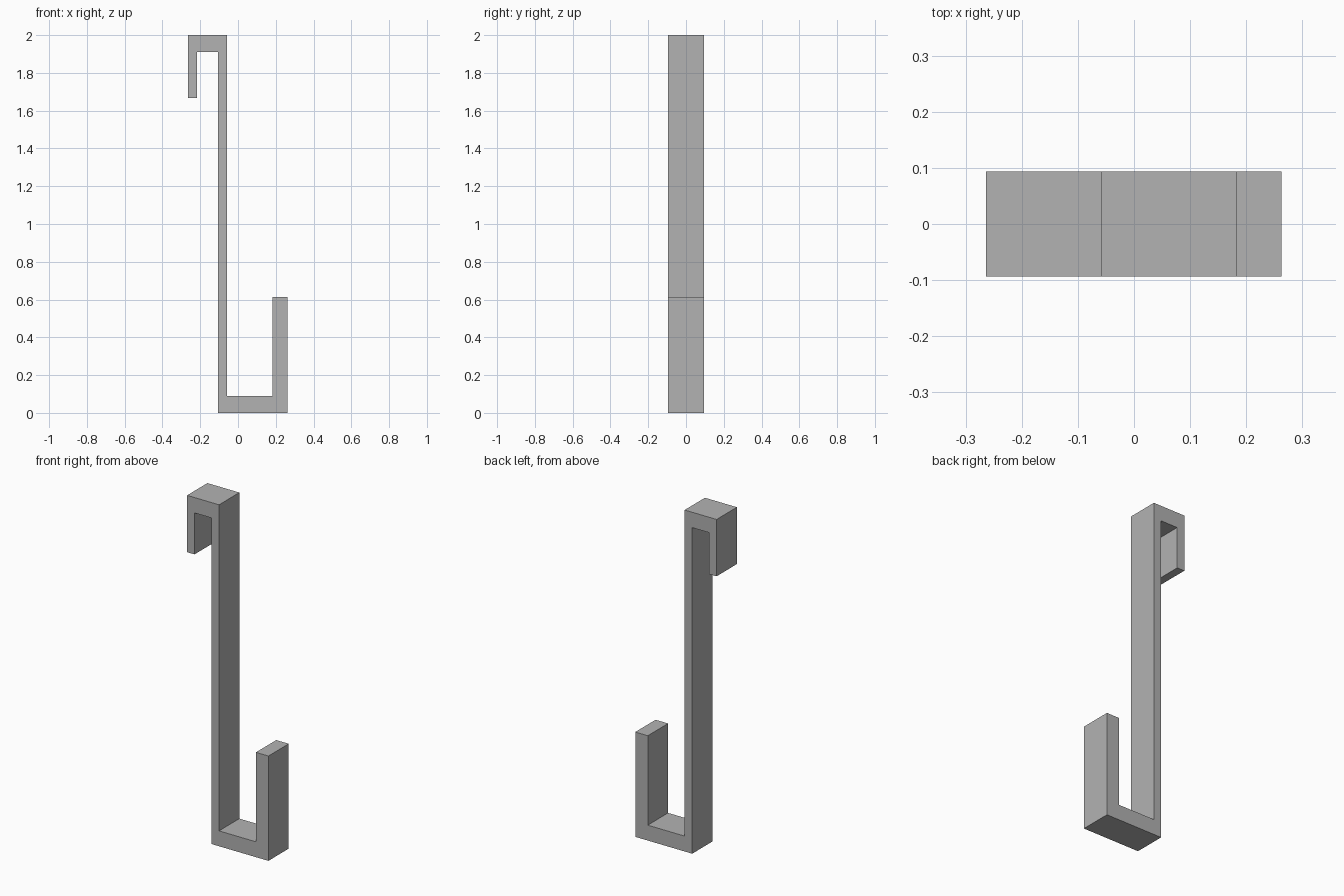
import bpy
import bmesh

cube = bpy.data.objects.get("Cube")
if cube:
    bpy.data.objects.remove(cube, do_unlink=True)

# Plain grey finish
grey = bpy.data.materials.new("plain_grey")
grey.use_nodes = True
colour = (0.448, 0.448, 0.448, 1)
grey.diffuse_color = colour
grey.node_tree.nodes["Principled BSDF"].inputs["Base Color"].default_value = colour

# Key dimensions
half_width = 0.094
hook_left, hook_inner = -0.264, -0.216
stem_left, stem_right = -0.106, -0.057
lip_inner, lip_right = 0.182, 0.263
top, top_under, hook_tip = 2.0, 1.91, 1.667
floor_top, lip_top = 0.09, 0.614

# Side profile: over-door hook, long stem, upturned lower hook
profile = [
    (stem_left, 0), (lip_right, 0), (lip_right, lip_top), (lip_inner, lip_top),
    (lip_inner, floor_top), (stem_right, floor_top), (stem_right, top),
    (hook_left, top), (hook_left, hook_tip), (hook_inner, hook_tip),
    (hook_inner, top_under), (stem_left, top_under),
]

# Extrude the profile across the strap width
bm = bmesh.new()
face = bm.faces.new([bm.verts.new((x, -half_width, z)) for x, z in profile])
extruded = bmesh.ops.extrude_face_region(bm, geom=[face], use_keep_orig=True)
back = [v for v in extruded["geom"] if isinstance(v, bmesh.types.BMVert)]
bmesh.ops.translate(bm, verts=back, vec=(0, 2 * half_width, 0))
bmesh.ops.recalc_face_normals(bm, faces=bm.faces)

mesh = bpy.data.meshes.new("door_hook")
bm.to_mesh(mesh)
bm.free()
mesh.materials.append(grey)
hook = bpy.data.objects.new("door_hook", mesh)
bpy.context.collection.objects.link(hook)
